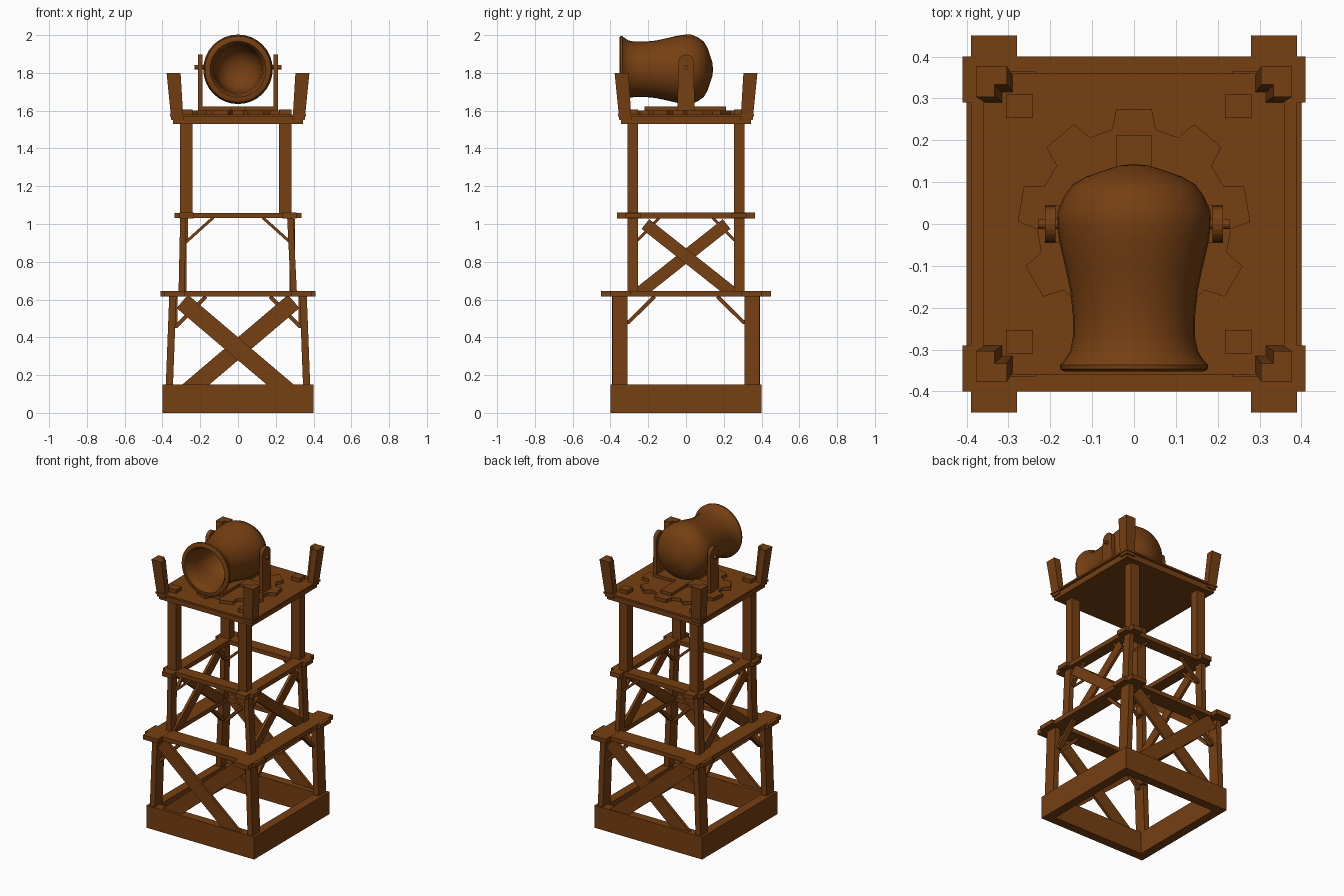
import bpy, bmesh, math
from mathutils import Vector

if "Cube" in bpy.data.objects:
    bpy.data.objects.remove(bpy.data.objects["Cube"])

wood = bpy.data.materials.new("brown_wood")
wood.diffuse_color = (0.18, 0.05, 0.006, 1)
wood.use_nodes = True
wood.node_tree.nodes["Principled BSDF"].inputs["Base Color"].default_value = wood.diffuse_color


def finish(name, bm, smooth=False):
    bmesh.ops.remove_doubles(bm, verts=bm.verts, dist=1e-5)
    bmesh.ops.recalc_face_normals(bm, faces=bm.faces)
    me = bpy.data.meshes.new(name)
    bm.to_mesh(me)
    bm.free()
    me.materials.append(wood)
    ob = bpy.data.objects.new(name, me)
    bpy.context.collection.objects.link(ob)
    if smooth:
        bpy.ops.object.select_all(action='DESELECT')
        ob.select_set(True)
        bpy.context.view_layer.objects.active = ob
        bpy.ops.object.shade_smooth_by_angle(angle=math.radians(40))
    return ob


def loft(name, a, b):
    """Solid between two matching 3D outlines."""
    bm = bmesh.new()
    va, vb = [bm.verts.new(p) for p in a], [bm.verts.new(p) for p in b]
    bm.faces.new(va)
    bm.faces.new(vb)
    n = len(a)
    for i in range(n):
        j = (i + 1) % n
        bm.faces.new((va[i], va[j], vb[j], vb[i]))
    return finish(name, bm)


def prism(name, pts, axis, lo, hi):
    """Extrude a 2D outline along an axis."""
    put = {'x': lambda u, v, t: (t, u, v), 'y': lambda u, v, t: (u, t, v),
           'z': lambda u, v, t: (u, v, t)}[axis]
    return loft(name, [put(u, v, lo) for u, v in pts], [put(u, v, hi) for u, v in pts])


def rect(x0, x1, y0, y1):
    return [(x0, y0), (x1, y0), (x1, y1), (x0, y1)]


def box(name, x0, x1, y0, y1, z0, z1):
    return prism(name, rect(x0, x1, y0, y1), 'z', z0, z1)


def plank(name, axis, at, t, low, top, w):
    """Diagonal plank: lower end cut level, upper end cut square."""
    a, b = Vector(low), Vector(top)
    d = (b - a).normalized()
    n = Vector((d.y, -d.x)) * w / 2
    h = w / abs(d.y) / 2
    pts = [(a.x - h, a.y), (a.x + h, a.y), tuple(b + n), tuple(b - n)]
    if n.x < 0:
        pts[2], pts[3] = pts[3], pts[2]
    prism(name, pts, axis, at - t / 2, at + t / 2)


S = (-1, 1)

# Base frame
for s in S:
    box("base_front_back", -.4, .4, *sorted((s * .4, s * .34)), 0, .15)
    box("base_side", *sorted((s * .4, s * .34)), -.34, .34, 0, .15)

# Beam rings at the two lower levels
for nm, z, xo, xi, yo, yi, ex, ey in (("lower", .615, .39, .28, .40, .29, .41, .45),
                                      ("middle", 1.03, .31, .235, .32, .24, .335, .365)):
    for s in S:
        box(nm + "_side_beam", *sorted((s * xo, s * xi)), -ey, ey, z, z + .03)
        box(nm + "_cross_beam", -ex, ex, *sorted((s * yo, s * yi)), z + .001, z + .029)

# Leaning legs of the first and second tiers, straight posts of the third
for sy in S:
    for sx in S:
        y0, y1 = sorted((sy * .31, sy * .39))
        loft("lower_leg",
             [(x, y, .1) for x, y in rect(sx * .365 - .019, sx * .365 + .019, y0, y1)],
             [(x, y, .625) for x, y in rect(sx * .345 - .019, sx * .345 + .019, y0, y1)])
        y0, y1 = sorted((sy * .253, sy * .31))
        b, t = (-.299, -.29) if sx < 0 else (.296, .276)
        loft("middle_leg",
             [(x, y, .63) for x, y in rect(b - .016, b + .016, y0, y1)],
             [(x, y, 1.04) for x, y in rect(t - .016, t + .016, y0, y1)])
        c = -.274 if sx < 0 else .25
        box("upper_post", c - .032, c + .032, y0, y1, 1.04, 1.605)

# Cross planks: front and back below, left and right above
for s in S:
    for k in S:
        plank("lower_cross_plank", 'y', s * (.378 + .006 * k), .018,
              (k * .235, .14), (-k * .295, .59), .093)
        plank("middle_cross_plank", 'x', s * (.287 + .006 * k), .018,
              (k * .24, .64), (-k * .215, 1.0), .065)

# Small knee braces under the beams
for sx in S:
    for sy in S:
        plank("lower_knee_x", 'y', sy * .345, .03, (sx * .335, .45), (sx * .17, .615), .02)
        plank("lower_knee_y", 'x', sx * .335, .03, (sy * .315, .47), (sy * .165, .617), .02)
        plank("middle_knee_x", 'y', sy * .28, .02, (sx * .28, .90), (sx * .13, 1.035), .015)
        plank("middle_knee_y", 'x', sx * .275, .02, (sy * .26, .91), (sy * .14, 1.035), .015)

# Deck
box("deck_slab", -.345, .345, -.345, .345, 1.53, 1.571)
box("deck_boards", -.36, .36, -.36, .36, 1.568, 1.58)

# L-shaped corner posts leaning outward
def ell(o, arm, t, z, sx, sy):
    i = o - arm
    pts = [(o, o), (i, o), (i, o - t), (o - t, o - t), (o - t, i), (o, i)]
    return [(sx * x, sy * y, z) for x, y in pts]

for sx in S:
    for sy in S:
        loft("corner_post", ell(.353, .064, .04, 1.55, sx, sy),
             ell(.378, .074, .045, 1.8, sx, sy))

# Toothed turntable with nine teeth
gear = []
for i in range(9):
    c = 90 + 40 * i
    for da, r in ((-13, .232), (-8.8, .278), (8.8, .278), (13, .232)):
        a = math.radians(c + da)
        gear.append((r * math.cos(a), r * math.sin(a)))
prism("turntable", gear, 'z', 1.575, 1.602)

# Mount: crossed feet, round-topped cheeks and pivot pin
box("mount_foot_long", -.042, .042, -.22, .213, 1.598, 1.622)
box("mount_foot_wide", -.213, .213, -.045, .045, 1.598, 1.621)
cheek = [(-.045, 1.6), (.045, 1.6)]
for i in range(11):
    a = math.pi * i / 10
    cheek.append((.042 * math.cos(a), 1.855 + .042 * math.sin(a)))
for s in S:
    prism("mount_cheek", cheek, 'x', *sorted((s * .188, s * .213)))
    pin = [(.012 * math.cos(i * math.pi / 6), 1.83 + .012 * math.sin(i * math.pi / 6))
           for i in range(12)]
    prism("pivot_pin", pin, 'x', *sorted((s * .15, s * .23)))

# Bulbous barrel with hollow bore, turned around the y axis
profile = [(.143, 0), (.14, .035), (.127, .075), (.113, .115), (.094, .147), (.065, .168),
           (.03, .183), (0, .184), (-.04, .179), (-.1, .165), (-.16, .152), (-.22, .146),
           (-.27, .146), (-.305, .153), (-.328, .168), (-.337, .177), (-.347, .176),
           (-.353, .166), (-.353, .148), (-.34, .138), (-.28, .128), (-.2, .122),
           (-.13, .105), (-.09, .06), (-.08, 0)]
bm = bmesh.new()
vs = [bm.verts.new((r, y, 1.819)) for y, r in profile]
es = [bm.edges.new(p) for p in zip(vs, vs[1:])]
bmesh.ops.spin(bm, geom=vs + es, cent=(0, 0, 1.819), axis=(0, 1, 0),
               angle=math.tau, steps=32)
finish("barrel", bm, smooth=True)
